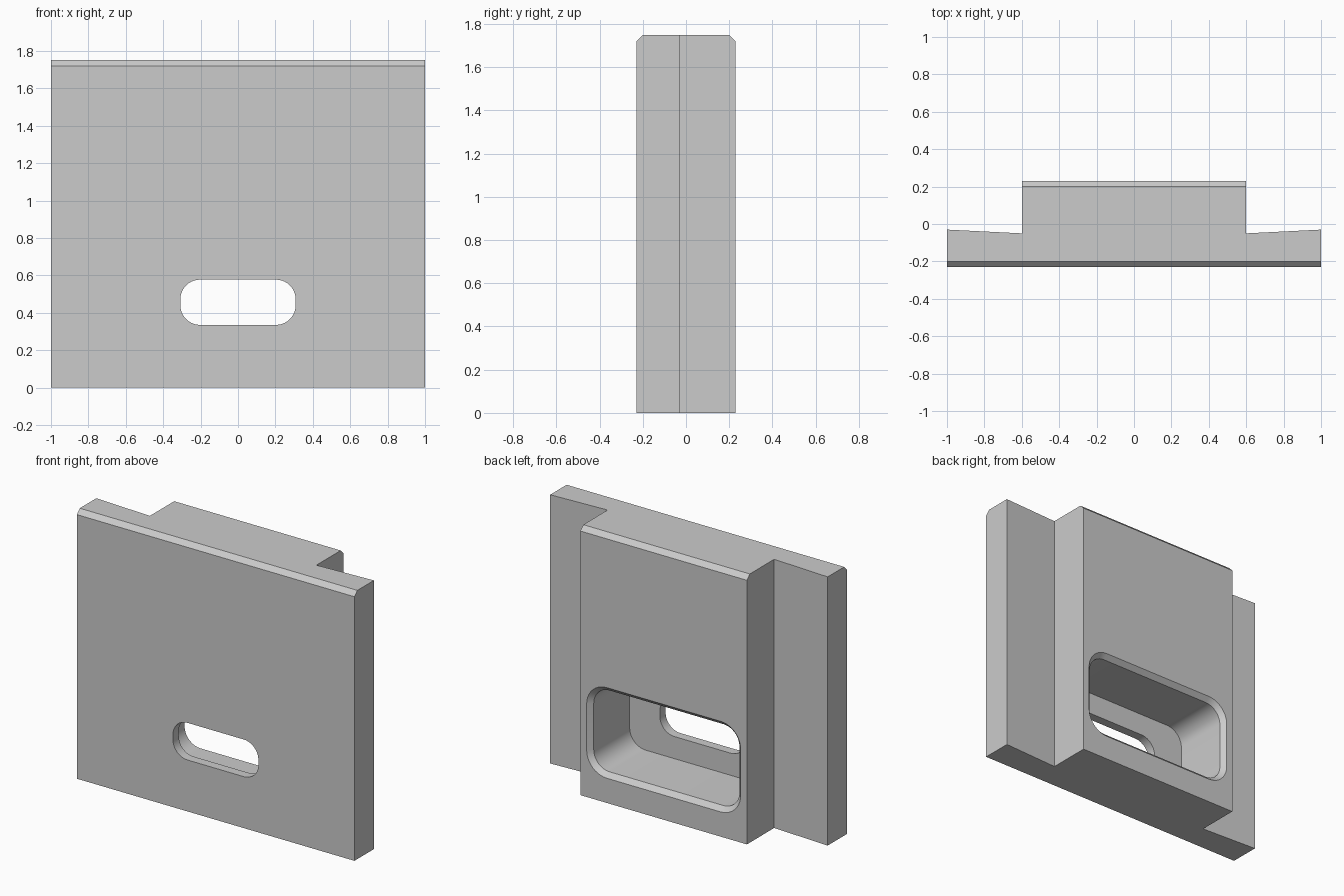
import bpy, bmesh, math

if "Cube" in bpy.data.objects:
    bpy.data.objects.remove(bpy.data.objects["Cube"], do_unlink=True)

HEIGHT, BACK, CHAMFER, SLOT_Z = 1.75, 0.23, 0.03, 0.456

# Plain grey material
grey = bpy.data.materials.new("plain_grey")
grey.use_nodes = True
colour = (0.6, 0.6, 0.6, 1)
grey.diffuse_color = colour
grey.node_tree.nodes["Principled BSDF"].inputs["Base Color"].default_value = colour


def add_object(name, bm):
    bmesh.ops.recalc_face_normals(bm, faces=bm.faces)
    mesh = bpy.data.meshes.new(name)
    bm.to_mesh(mesh)
    bm.free()
    mesh.materials.append(grey)
    obj = bpy.data.objects.new(name, mesh)
    bpy.context.collection.objects.link(obj)
    return obj


def rounded_outline(half_w, half_h, radius, steps=10):
    """Outline points (x, z) of a rounded rectangle around the slot centre."""
    points = []
    for i, (sx, sz) in enumerate([(1, 1), (-1, 1), (-1, -1), (1, -1)]):
        for s in range(steps + 1):
            a = math.pi / 2 * (i + s / steps)
            points.append((sx * (half_w - radius) + radius * math.cos(a),
                           SLOT_Z + sz * (half_h - radius) + radius * math.sin(a)))
    return points


def cutter(name, half_w, half_h, radius, sections):
    """Loft a rounded rectangle through (y, growth) sections."""
    bm = bmesh.new()
    loops = [[bm.verts.new((x, y, z)) for x, z in
              rounded_outline(half_w + g, half_h + g, radius + g)]
             for y, g in sections]
    for a, b in zip(loops, loops[1:]):
        for i in range(len(a)):
            j = (i + 1) % len(a)
            bm.faces.new((a[i], a[j], b[j], b[i]))
    bm.faces.new(loops[0])
    bm.faces.new(loops[-1])
    obj = add_object(name, bm)
    obj.hide_render = True
    return obj


# Body: T-shaped plan with slightly undercut side flanges
half_plan = [(1, -BACK), (1, -0.03), (0.6, -0.05), (0.6, BACK)]
plan = half_plan + [(-x, y) for x, y in reversed(half_plan)]
bm = bmesh.new()
base = bm.faces.new([bm.verts.new((x, y, 0)) for x, y in plan])
extruded = bmesh.ops.extrude_face_region(bm, geom=[base])["geom"]
bmesh.ops.translate(bm, vec=(0, 0, HEIGHT),
                    verts=[v for v in extruded if isinstance(v, bmesh.types.BMVert)])

# Chamfers along the top front and top back edges
top_edges = [e for e in bm.edges
             if all(v.co.z > HEIGHT - 0.01 and abs(v.co.y) > BACK - 0.01 for v in e.verts)]
bmesh.ops.bevel(bm, geom=top_edges, offset=CHAMFER, segments=1, affect='EDGES')
body = add_object("slotted_block", bm)

# Chamfered rear pocket and the narrower slot through its floor
cutters = [
    cutter("pocket_cutter", 0.525, 0.265, 0.115,
           [(-0.17, 0), (BACK - CHAMFER, 0), (BACK + 0.02, CHAMFER + 0.02)]),
    cutter("slot_cutter", 0.308, 0.121, 0.105, [(-0.4, 0), (0, 0)]),
]
bpy.ops.object.select_all(action='DESELECT')
body.select_set(True)
bpy.context.view_layer.objects.active = body
for c in cutters:
    mod = body.modifiers.new(c.name, 'BOOLEAN')
    mod.operation = 'DIFFERENCE'
    mod.solver = 'EXACT'
    mod.object = c
    bpy.ops.object.modifier_apply(modifier=mod.name)
    bpy.data.objects.remove(c, do_unlink=True)

bpy.ops.object.shade_smooth_by_angle(angle=math.radians(30))
